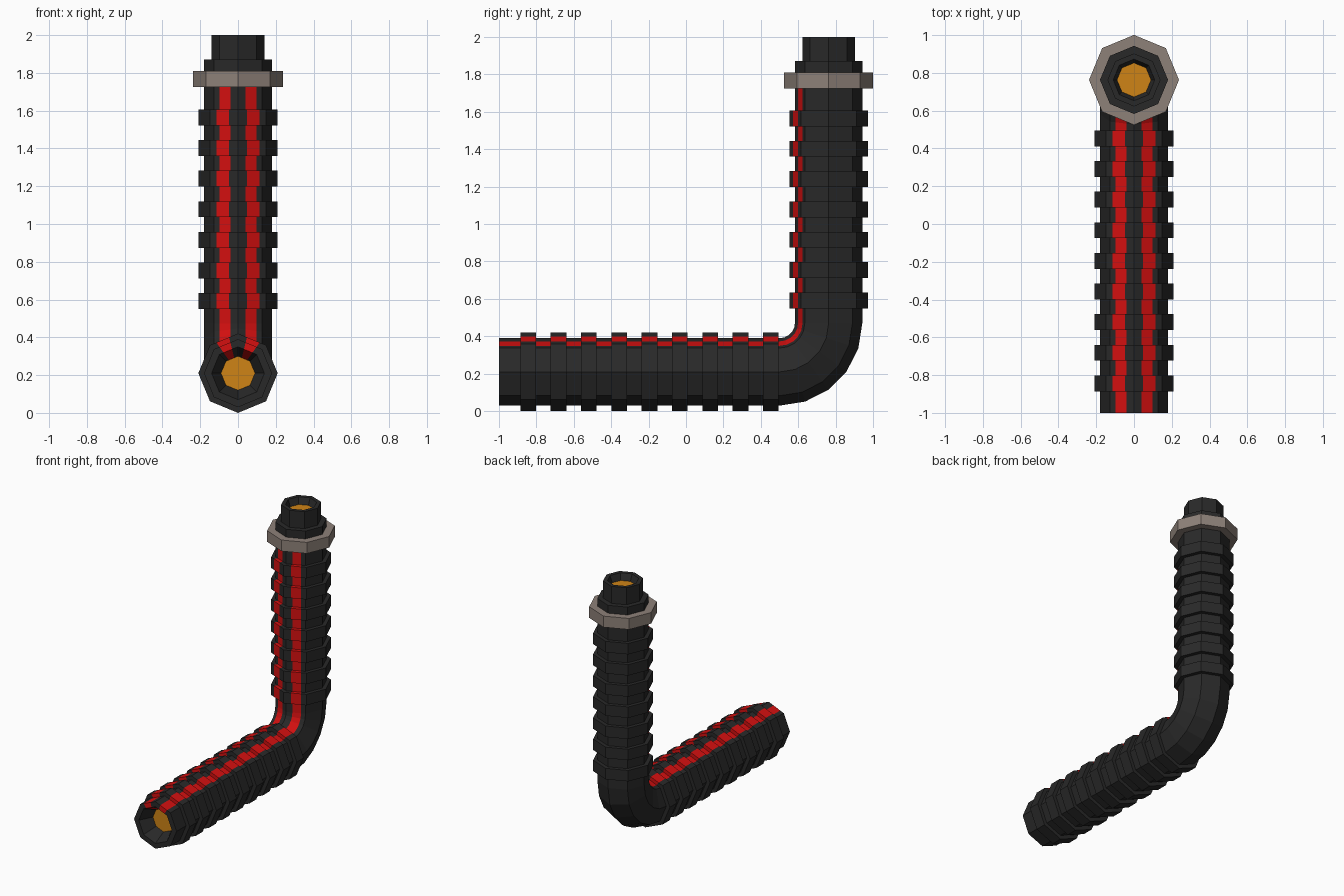
import bpy, bmesh, math
from mathutils import Vector

if "Cube" in bpy.data.objects:
    bpy.data.objects.remove(bpy.data.objects["Cube"])


def material(name, rgb):
    m = bpy.data.materials.new(name)
    m.diffuse_color = (*rgb, 1)
    m.use_nodes = True
    m.node_tree.nodes["Principled BSDF"].inputs["Base Color"].default_value = m.diffuse_color
    return m


BLACK = material("black rubber", (0.022, 0.022, 0.022))
RED = material("red stripe", (0.66, 0.005, 0.005))
ORANGE = material("orange core", (0.62, 0.23, 0.008))
TAN = material("warm grey metal", (0.27, 0.22, 0.19))

AXIS_Y, AXIS_Z = 0.762, 0.21      # upright axis and level axis
BEND_Y, BEND_Z = 0.50, 0.472      # centre of the elbow
BEND_R = AXIS_Y - BEND_Y
R, RIDGE_R, PITCH, RIDGE_W = 0.18, 0.21, 0.162, 0.084


def octagon(striped):
    """Unit octagon (side, inward) points; red flag per edge for two stripes."""
    pts, red = [], []
    for k in range(8):
        a, b = [Vector((math.sin(math.pi * j / 4), math.cos(math.pi * j / 4))) for j in (k, k + 1)]
        cuts = [0]
        if striped and k == 0:
            cuts = [0, 0.32, 0.77]
        elif striped and k == 7:
            cuts = [0, 0.23, 0.68]
        for i, c in enumerate(cuts):
            pts.append(a.lerp(b, c))
            red.append(i == 1)
    return pts, red


def sweep(name, stations, mats, striped=False, start_mat=0, end_mat=0, closed=False):
    """Skin octagon rings; station = (y, z, tilt angle, radius)."""
    pts, red = octagon(striped)
    n = len(pts)
    bm = bmesh.new()
    rings = []
    for y, z, a, r in stations:
        inward = Vector((0, -math.sin(a), math.cos(a)))
        rings.append([bm.verts.new(Vector((0, y, z)) + r * (Vector((p.x, 0, 0)) + p.y * inward))
                      for p in pts])
    pairs = list(zip(rings, rings[1:]))
    if closed:
        pairs.append((rings[-1], rings[0]))
    for lo, hi in pairs:
        for i in range(n):
            j = (i + 1) % n
            f = bm.faces.new((lo[i], lo[j], hi[j], hi[i]))
            f.material_index = 1 if red[i] else 0
    if not closed:
        bm.faces.new(rings[0]).material_index = start_mat
        bm.faces.new(rings[-1]).material_index = end_mat
    bmesh.ops.recalc_face_normals(bm, faces=bm.faces[:])
    me = bpy.data.meshes.new(name)
    bm.to_mesh(me)
    bm.free()
    for m in mats:
        me.materials.append(m)
    ob = bpy.data.objects.new(name, me)
    bpy.context.collection.objects.link(ob)
    return ob


UP = math.pi / 2


def ridge(start):
    """Distance and radius steps of one raised ring."""
    return [(start, R), (start, RIDGE_R), (start + RIDGE_W, RIDGE_R), (start + RIDGE_W, R)]


# Ribbed hose: recessed open end, level run, elbow, upright run
path = [(-0.90, AXIS_Z, 0, 0.09), (-1.0, AXIS_Z, 0, 0.14), (-1.0, AXIS_Z, 0, R)]
for k in range(9):
    path += [(d, AXIS_Z, 0, r) for d, r in ridge(-0.885 + PITCH * k)]
for k in range(6):
    a = UP * k / 5
    path.append((BEND_Y + BEND_R * math.sin(a), BEND_Z - BEND_R * math.cos(a), a, R))
for k in range(7):
    path += [(AXIS_Y, d, UP, r) for d, r in ridge(0.55 + PITCH * k)]
path.append((AXIS_Y, 1.76, UP, R))
sweep("ribbed_hose", path, [BLACK, RED, ORANGE], striped=True, start_mat=2)

# Collar ring around the top
collar = [(1.725, 0.17), (1.725, 0.238), (1.81, 0.238), (1.81, 0.17)]
sweep("collar", [(AXIS_Y, z, UP, r) for z, r in collar], [TAN], closed=True)

# Stepped nozzle with a recessed orange core
nozzle = [(1.76, R), (1.87, R), (1.87, 0.14), (2.0, 0.14), (2.0, 0.11), (1.95, 0.09)]
sweep("nozzle", [(AXIS_Y, z, UP, r) for z, r in nozzle], [BLACK, ORANGE], end_mat=1)
